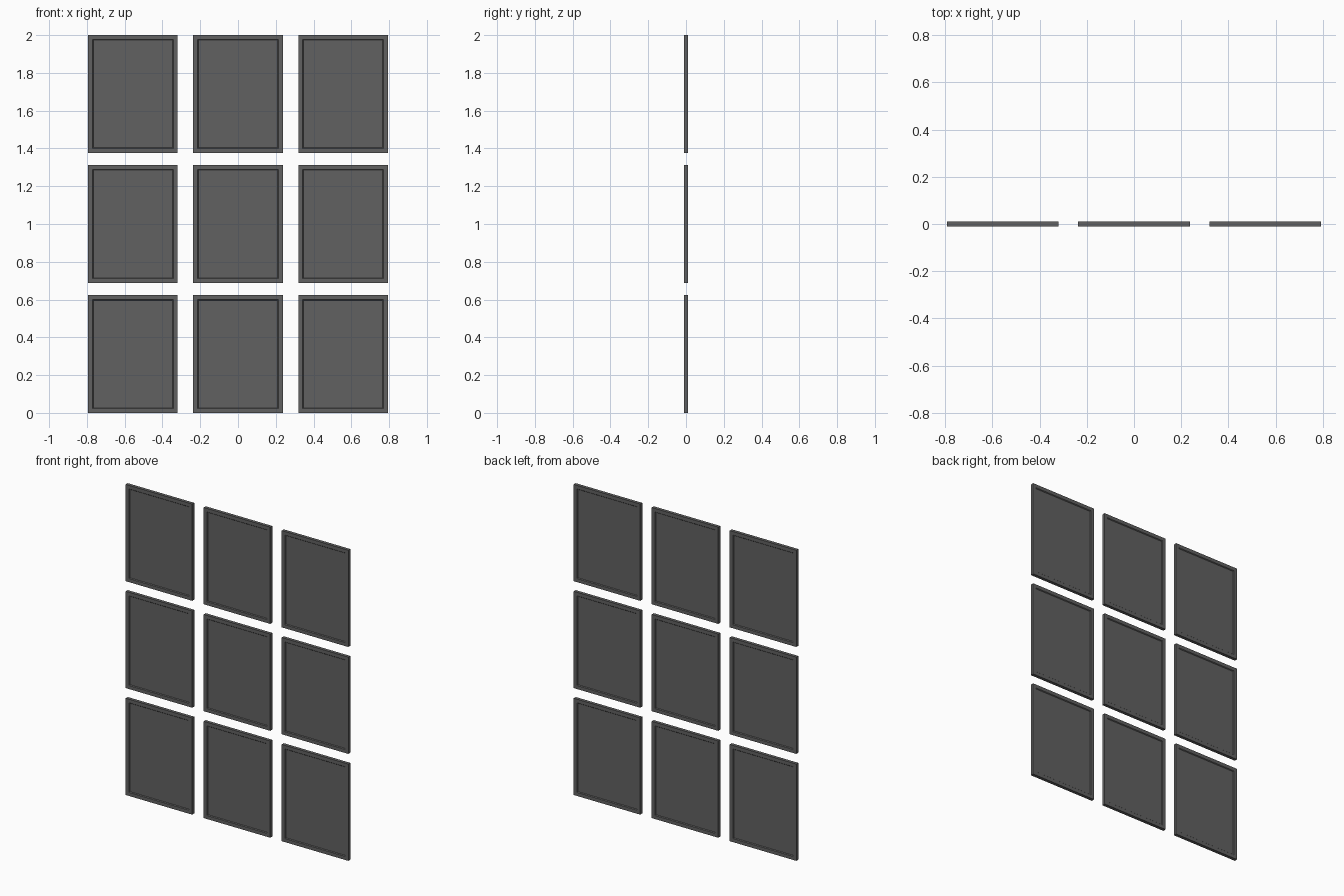
import bpy, bmesh

if "Cube" in bpy.data.objects:
    bpy.data.objects.remove(bpy.data.objects["Cube"])

W, H, T = 0.474, 0.623, 0.021      # panel width, height, thickness
PX, PZ = 0.556, 0.6885             # grid pitch
BORDER, SLOPE, DEPTH = 0.032, 0.006, 0.005   # frame width, sloped lip, recess depth

dark = bpy.data.materials.new("dark_grey")
dark.diffuse_color = (0.12, 0.12, 0.12, 1)
dark.use_nodes = True
dark.node_tree.nodes["Principled BSDF"].inputs["Base Color"].default_value = dark.diffuse_color


def framed_panel(name, x, z):
    bm = bmesh.new()
    bmesh.ops.create_cube(bm, size=1)
    bmesh.ops.scale(bm, vec=(W, T, H), verts=bm.verts)
    # recess the front and back faces inside a raised frame with a sloped lip
    bm.normal_update()
    for face in [f for f in bm.faces if abs(f.normal.y) > 0.9]:
        bmesh.ops.inset_individual(bm, faces=[face], thickness=BORDER)
        bmesh.ops.inset_individual(bm, faces=[face], thickness=SLOPE, depth=-DEPTH)
    bmesh.ops.recalc_face_normals(bm, faces=bm.faces)
    mesh = bpy.data.meshes.new(name)
    bm.to_mesh(mesh)
    bm.free()
    mesh.materials.append(dark)
    obj = bpy.data.objects.new(name, mesh)
    obj.location = (x, 0, z)
    bpy.context.collection.objects.link(obj)


# three by three grid of panels
for row in range(3):
    for col in range(3):
        framed_panel(f"panel_row{row + 1}_col{col + 1}", (col - 1) * PX, H / 2 + row * PZ)
